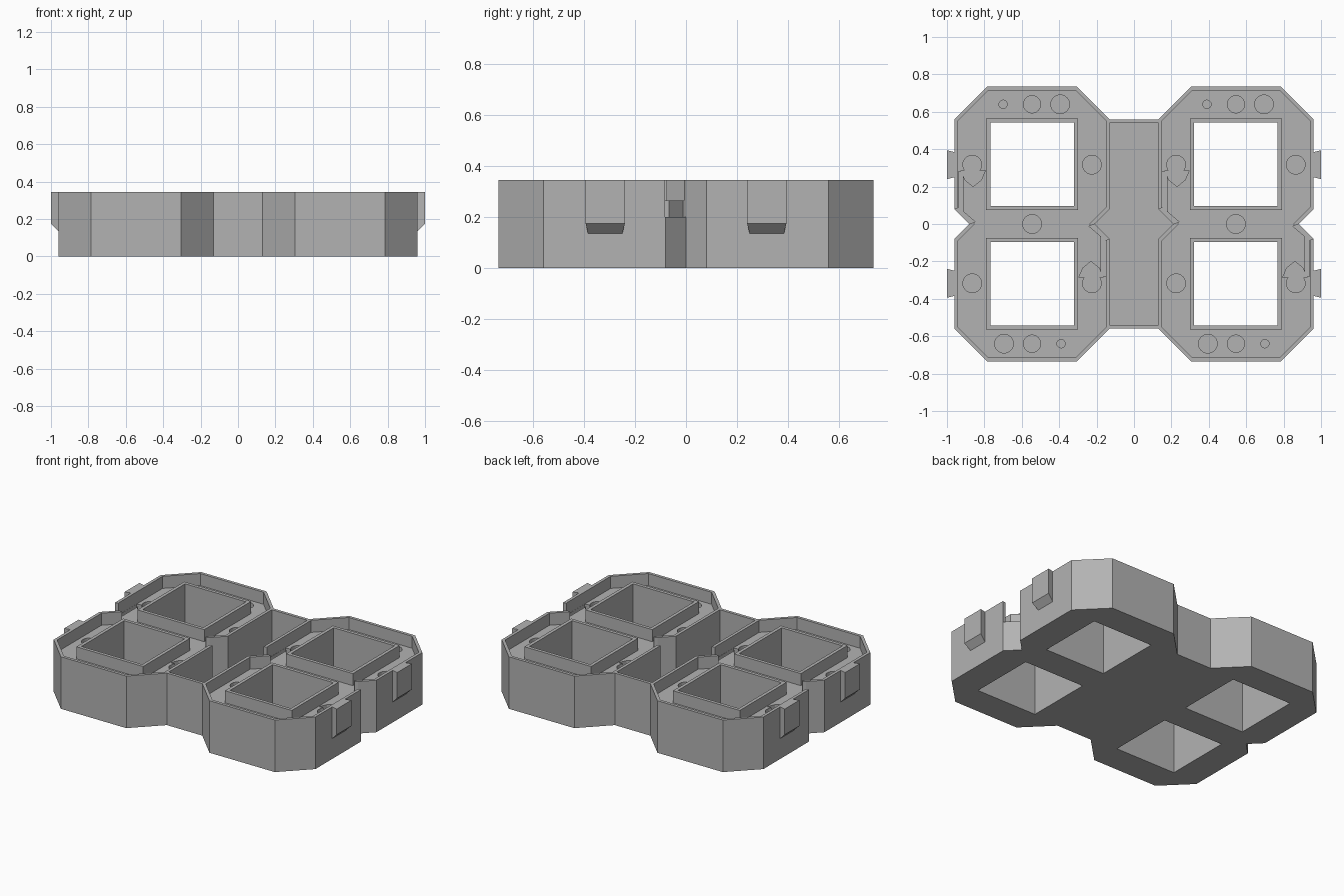
import bpy, bmesh, math

cube = bpy.data.objects.get("Cube")
if cube:
    bpy.data.objects.remove(cube)

HEIGHT, FLOOR, CHANNEL = 0.345, 0.265, 0.2
UNIT_X, HOLE_Y = 0.545, 0.32

grey = bpy.data.materials.new("plain grey")
grey.use_nodes = True
colour = (0.45, 0.45, 0.45, 1)
grey.diffuse_color = colour
grey.node_tree.nodes["Principled BSDF"].inputs["Base Color"].default_value = colour


def prisms(name, outlines, z0, z1):
    """One object made of flat outlines extruded from z0 to z1."""
    bm = bmesh.new()
    for pts in outlines:
        face = bm.faces.new([bm.verts.new((x, y, z0)) for x, y in pts])
        top = bmesh.ops.extrude_face_region(bm, geom=[face])
        verts = [g for g in top["geom"] if isinstance(g, bmesh.types.BMVert)]
        bmesh.ops.translate(bm, verts=verts, vec=(0, 0, z1 - z0))
    bmesh.ops.recalc_face_normals(bm, faces=bm.faces)
    mesh = bpy.data.meshes.new(name)
    bm.to_mesh(mesh)
    bm.free()
    mesh.materials.append(grey)
    obj = bpy.data.objects.new(name, mesh)
    bpy.context.collection.objects.link(obj)
    return obj


def combine(body, tool, operation):
    mod = body.modifiers.new("combine", 'BOOLEAN')
    mod.object, mod.operation = tool, operation
    mod.solver, mod.use_self = 'EXACT', True
    bpy.context.view_layer.objects.active = body
    bpy.ops.object.modifier_apply(modifier=mod.name)
    bpy.data.objects.remove(tool)


def mirror_quarter(pts):
    """Full outline from its +x +y quarter, listed counter-clockwise."""
    left = [(-x, y) for x, y in reversed(pts) if x > 0]
    half = pts + left
    return half + [(x, -y) for x, y in reversed(half) if y > 0]


def square(cx, cy, r):
    return [(cx - r, cy - r), (cx + r, cy - r), (cx + r, cy + r), (cx - r, cy + r)]


def circle(cx, cy, r, n=32):
    return [(cx + r * math.cos(i * math.tau / n), cy + r * math.sin(i * math.tau / n))
            for i in range(n)]


def both_units(shapes):
    return [[(x + cx, y) for x, y in pts] for cx in (-UNIT_X, UNIT_X) for pts in shapes]


def with_half_turn(shapes):
    return shapes + [[(-x, -y) for x, y in pts] for pts in shapes]


# Solid body: two notched octagonal units joined by a bridge
body = prisms("tray_body", [mirror_quarter(
    [(0.88, 0), (0.96, 0.08), (0.96, 0.56), (0.785, 0.735), (0.305, 0.735), (0.13, 0.56)])],
    0, HEIGHT)

# Recessed floor of each unit
recess = mirror_quarter([(0.307, 0), (0.395, 0.088), (0.395, 0.552), (0.232, 0.715)])
combine(body, prisms("recess", both_units([recess]), FLOOR, 0.5), 'DIFFERENCE')

# Raised rims, then square openings through them
rims = [square(0, s * HOLE_Y, 0.245) for s in (-1, 1)]
combine(body, prisms("rims", both_units(rims), 0.22, HEIGHT), 'UNION')
openings = [square(0, s * HOLE_Y, 0.223) for s in (-1, 1)]
combine(body, prisms("openings", both_units(openings), -0.1, 0.5), 'DIFFERENCE')

# Deep trough in the bridge, widening into the notches
trough = mirror_quarter([(0.21, 0), (0.13, 0.08), (0.13, 0.54)])
combine(body, prisms("trough", [trough], 0.03, 0.5), 'DIFFERENCE')

# Round sockets in the floor
sockets = with_half_turn([circle(0.15, 0.64, 0.05), circle(0, 0.64, 0.046),
                          circle(-0.155, 0.64, 0.022),
                          circle(0.32, 0.317, 0.05), circle(-0.32, 0.317, 0.05)])
sockets.append(circle(0, 0, 0.05))
combine(body, prisms("sockets", both_units(sockets), CHANNEL, 0.32), 'DIFFERENCE')

# Arrow pockets beside the sockets and the slim channels along the wall
arrow = [(0.25, -0.285), (0.38, -0.285), (0.358, -0.235), (0.315, -0.2), (0.272, -0.235)]
slot = [(0.368, -0.28), (0.394, -0.28), (0.394, -0.087), (0.368, -0.065)]
combine(body, prisms("arrows", both_units(with_half_turn([arrow])), CHANNEL, 0.31), 'DIFFERENCE')
combine(body, prisms("slots", both_units(with_half_turn([slot])), CHANNEL, 0.3), 'DIFFERENCE')

# Gaps in the notch walls
gap = [(0.335, 0), (0.305, -0.012), (0.39, -0.085), (0.45, -0.08), (0.45, 0)]
combine(body, prisms("gaps", both_units(with_half_turn([gap])), CHANNEL, 0.5), 'DIFFERENCE')

# Dovetail side tabs with a sloping underside
for side, sx in (("left", 1), ("right", -1)):
    for end, sy in (("front", -1), ("back", 1)):
        cy = sy * 0.317
        tab = prisms(side + "_" + end + "_tab", [[
            (sx * 0.955, cy - 0.066), (sx, cy - 0.077),
            (sx, cy + 0.077), (sx * 0.955, cy + 0.066)]], 0.13, HEIGHT)
        for v in tab.data.vertices:
            if abs(v.co.x) > 0.98 and v.co.z < 0.2:
                v.co.z = 0.175
